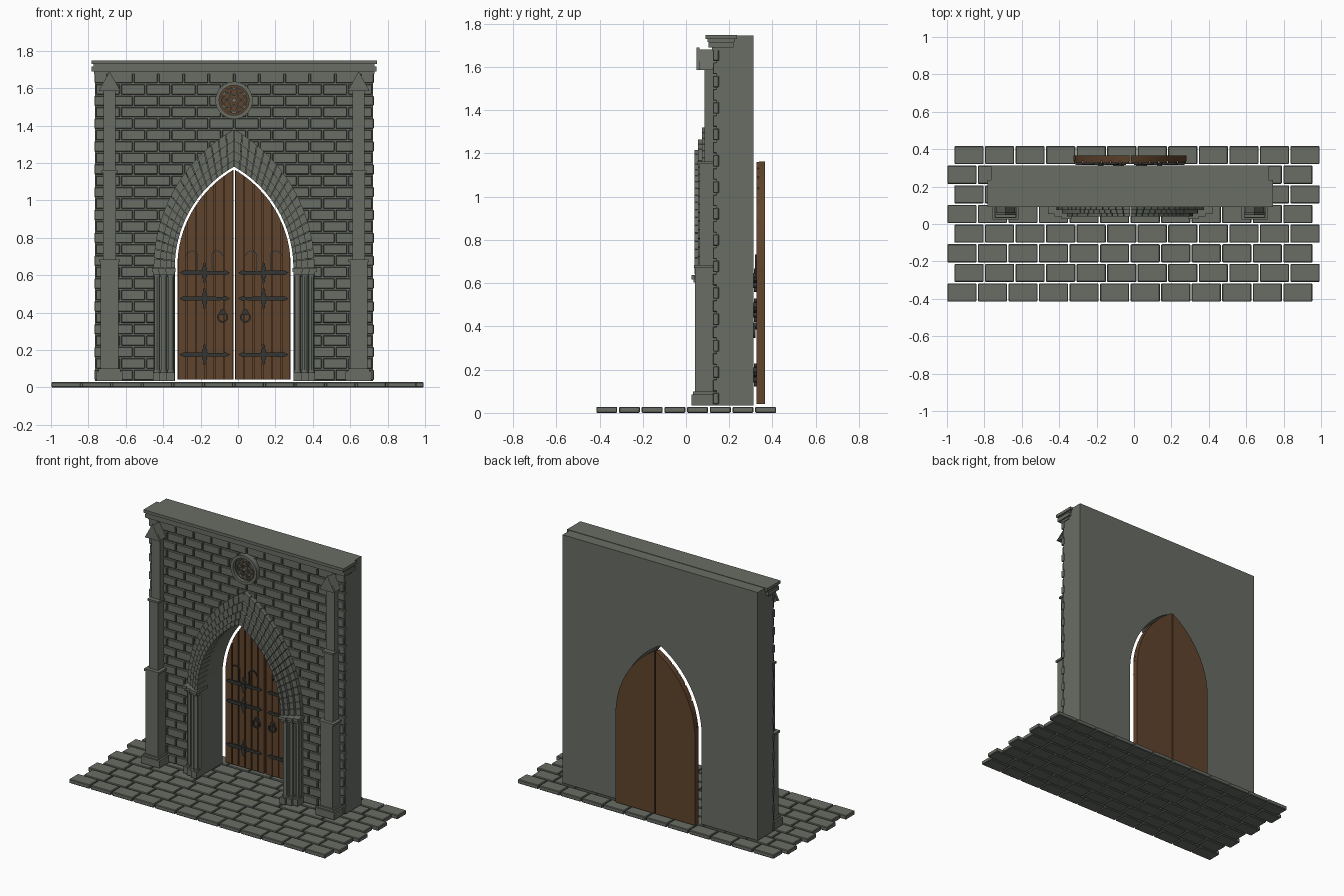
import bpy, bmesh, math
from mathutils import Matrix, Vector

if "Cube" in bpy.data.objects:
    bpy.data.objects.remove(bpy.data.objects["Cube"])

CX = -0.021          # symmetry axis of the gate
SPRING = 0.64        # height where the arch starts
WALL_HALF = 0.744


def material(name, rgb):
    m = bpy.data.materials.new(name)
    m.diffuse_color = (*rgb, 1)
    m.use_nodes = True
    m.node_tree.nodes["Principled BSDF"].inputs["Base Color"].default_value = m.diffuse_color
    return m


STONE = material("grey stone", (0.138, 0.153, 0.128))
WOOD = material("brown wood", (0.115, 0.056, 0.025))
IRON = material("dark iron", (0.032, 0.037, 0.033))


def finish(bm, name, mat, bevel=0, smooth=False):
    bmesh.ops.recalc_face_normals(bm, faces=bm.faces)
    me = bpy.data.meshes.new(name)
    bm.to_mesh(me)
    bm.free()
    me.materials.append(mat)
    ob = bpy.data.objects.new(name, me)
    bpy.context.collection.objects.link(ob)
    if bevel:
        mod = ob.modifiers.new("worn edges", 'BEVEL')
        mod.width, mod.segments = bevel, 1
    if smooth:
        bpy.ops.object.select_all(action='DESELECT')
        ob.select_set(True)
        bpy.context.view_layer.objects.active = ob
        bpy.ops.object.shade_smooth_by_angle()
    return ob


def prism(bm, pts, y0, y1):
    """Extrude an x-z outline along y."""
    a = [bm.verts.new((x, y0, z)) for x, z in pts]
    b = [bm.verts.new((x, y1, z)) for x, z in pts]
    bm.faces.new(a)
    bm.faces.new(b[::-1])
    n = len(pts)
    for i in range(n):
        bm.faces.new((a[i], b[i], b[(i + 1) % n], a[(i + 1) % n]))


def box(bm, x0, x1, y0, y1, z0, z1):
    x0, x1 = min(x0, x1), max(x0, x1)
    prism(bm, [(x0, z0), (x1, z0), (x1, z1), (x0, z1)], y0, y1)


def band(bm, cx, cz, r0, r1, y0, y1, a0=0, a1=2 * math.pi, n=24):
    """Flat ring or arc made of short blocks."""
    for i in range(n):
        a, b = (a0 + (a1 - a0) * k / n for k in (i, i + 1))
        prism(bm, [(cx + r * math.cos(t), cz + r * math.sin(t))
                   for r, t in ((r0, a), (r1, a), (r1, b), (r0, b))], y0, y1)


def cylinder(bm, x, y, z0, z1, r, n=12):
    bmesh.ops.create_cone(bm, cap_ends=True, segments=n, radius1=r, radius2=r, depth=z1 - z0,
                          matrix=Matrix.Translation((x, y, (z0 + z1) / 2)))


def disc(bm, x, z, r, y0, y1, n=12):
    prism(bm, [(x + r * math.cos(2 * math.pi * i / n), z + r * math.sin(2 * math.pi * i / n))
               for i in range(n)], y0, y1)


# Pointed arch: half width w, apex height
def arch_radius(w, apex):
    return (w * w + (apex - SPRING) ** 2) / (2 * w)


def arch_point(w, apex, f):
    r = arch_radius(w, apex)
    t = f * math.asin((apex - SPRING) / r)
    return w - r + r * math.cos(t), SPRING + r * math.sin(t)


def arch_half(w, apex, z):
    r = arch_radius(w, apex)
    if z <= SPRING:
        return w
    return 0 if z >= apex else w - r + math.sqrt(r * r - (z - SPRING) ** 2)


def arch_top(w, apex, x):
    r = arch_radius(w, apex)
    return SPRING + math.sqrt(max(0, r * r - (x + r - w) ** 2))


def order(t):
    return 0.317 + 0.113 * t, 1.18 + 0.2 * t


# Paving
bm = bmesh.new()
for row in range(8):
    y = -0.415 + row * 0.105
    for i in range(12):
        x = (-0.998 if row % 2 == 0 else -0.96) + i * 0.1633
        box(bm, x, x + 0.156, y, y + 0.097, 0, 0.028)
finish(bm, "paving_tiles", STONE, 0.004)

# Wall with pointed opening
bm = bmesh.new()
w, apex = order(0)
right = [arch_point(w, apex, i / 20) for i in range(21)]
opening = [(w, 0.035)] + right + [(-x, z) for x, z in right[-2::-1]] + [(-w, 0.035)]
outline = [(-WALL_HALF, 0.035), (-WALL_HALF, 1.745), (WALL_HALF, 1.745), (WALL_HALF, 0.035)] + opening
prism(bm, [(CX + x, z) for x, z in outline], 0.14, 0.312)
finish(bm, "wall", STONE)

# Facing bricks, clipped behind the arch
bm = bmesh.new()
pitch, rows = 0.135, 27
rise = (1.685 - 0.036) / rows
for row in range(rows):
    z = 0.036 + row * rise
    lim = arch_half(*order(0.6), z + rise / 2)
    for i in range(-7, 7):
        x0 = (i + 0.5 * (row % 2)) * pitch
        lo, hi = max(x0 + 0.004, -WALL_HALF - 0.003), min(x0 + pitch - 0.004, WALL_HALF + 0.003)
        spans = [(lo, min(hi, -lim)), (max(lo, lim), hi)] if lim > 0 else [(lo, hi)]
        for a, b in spans:
            if b - a > 0.012:
                box(bm, CX + a, CX + b, 0.124, 0.152, z + 0.004, z + rise - 0.004)
finish(bm, "facing_bricks", STONE, 0.003)

# Cornice
bm = bmesh.new()
for half, y0, y1, z0, z1 in ((0.763, 0.09, 0.235, 1.728, 1.748), (0.752, 0.1, 0.225, 1.715, 1.728),
                             (0.761, 0.103, 0.22, 1.69, 1.715), (0.75, 0.12, 0.2, 1.675, 1.69)):
    box(bm, CX - half, CX + half, y0, y1, z0, z1)
finish(bm, "cornice", STONE)

# Stepped arch of wedge stones
edges, fronts = (1, 0.7, 0.42, 0.18, 0), (0.095, 0.075, 0.055, 0.04)
bm = bmesh.new()
for k, front in enumerate(fronts):
    outer, inner = order(edges[k]), order(edges[k + 1])
    n = 18
    for side in (-1, 1):
        for i in range(n):
            f0, f1 = (i + 0.04) / n, (i + 0.96) / n
            pts = [arch_point(*outer, f0), arch_point(*outer, f1),
                   arch_point(*inner, f1), arch_point(*inner, f0)]
            prism(bm, [(CX + side * x, z) for x, z in pts], front, 0.15)
finish(bm, "arch_stones", STONE)

# Door jambs with clustered shafts
jamb, shafts = bmesh.new(), bmesh.new()
for s in (-1, 1):
    box(jamb, CX + s * 0.318, CX + s * 0.43, 0.105, 0.15, 0.035, SPRING)
    box(jamb, CX + s * 0.318, CX + s * 0.375, 0.08, 0.15, 0.035, SPRING)
    for a, y in ((0.339, 0.062), (0.377, 0.075), (0.413, 0.09)):
        x = CX + s * a
        cylinder(shafts, x, y, 0.08, 0.61, 0.015)
        cylinder(shafts, x, y, 0.08, 0.092, 0.02)
        cylinder(shafts, x, y, 0.592, 0.602, 0.02)
        box(jamb, x - 0.021, x + 0.021, y - 0.032, 0.15, 0.035, 0.08)
        box(jamb, x - 0.021, x + 0.021, y - 0.028, 0.15, 0.602, 0.618)
        box(jamb, x - 0.027, x + 0.027, y - 0.036, 0.15, 0.618, 0.637)
finish(jamb, "door_jambs", STONE)
finish(shafts, "jamb_shafts", STONE, smooth=True)

# Corner buttresses with gabled tops
bm = bmesh.new()
for s in (-1, 1):
    x = CX + s * 0.666
    for half, front, z0, z1 in ((0.07, 0.025, 0.035, 0.085), (0.058, 0.033, 0.085, 0.1),
                                (0.047, 0.042, 0.1, 0.67), (0.056, 0.036, 0.67, 0.685),
                                (0.034, 0.062, 0.685, 1.15), (0.042, 0.054, 1.15, 1.163),
                                (0.032, 0.085, 1.163, 1.6)):
        box(bm, x - half, x + half, front, 0.15, z0, z1)
    prism(bm, [(x - 0.058, 1.585), (x + 0.058, 1.585), (x, 1.69)], 0.048, 0.062)
    prism(bm, [(x - 0.05, 1.585), (x + 0.05, 1.585), (x, 1.68)], 0.062, 0.15)
finish(bm, "buttresses", STONE)

# Rosette
bm = bmesh.new()
RZ = 1.535
band(bm, CX, RZ, 0.08, 0.1, 0.09, 0.145, n=32)
band(bm, CX, RZ, 0.064, 0.071, 0.1, 0.125)
disc(bm, CX, RZ, 0.013, 0.098, 0.125)
for i in range(6):
    a = math.pi * (i / 3 + 1 / 6)
    band(bm, CX + 0.043 * math.cos(a), RZ + 0.043 * math.sin(a), 0.014, 0.021, 0.102, 0.125, n=12)
finish(bm, "rosette", STONE)
bm = bmesh.new()
disc(bm, CX, RZ, 0.081, 0.116, 0.13, 32)
finish(bm, "rosette_back", WOOD)

# Door leaves: backing board plus planks
DW, DA = 0.304, 1.165
for s, name in ((-1, "left_door"), (1, "right_door")):
    bm = bmesh.new()

    def board(x0, x1, y0, y1, n):
        xs = [x1 + (x0 - x1) * i / n for i in range(n + 1)]
        pts = [(x0, 0.042), (x1, 0.042)] + [(x, arch_top(DW, DA, x)) for x in xs]
        prism(bm, [(CX + s * x, z) for x, z in pts], y0, y1)

    board(0.004, DW - 0.001, 0.338, 0.366, 24)
    step = (DW - 0.005) / 6
    for i in range(6):
        board(0.004 + i * step + 0.003, 0.004 + (i + 1) * step - 0.003, 0.325, 0.34, 6)
    finish(bm, name, WOOD)

# Iron straps, scrolls and ring handles
bm = bmesh.new()
for s in (-1, 1):
    X = CX + s * 0.157
    for z in (0.175, 0.475, 0.613):
        pts = [(0.022, 0), (0.045, 0.013), (0.06, 0.009), (0.27, 0.012), (0.292, 0)]
        pts += [(x, -h) for x, h in pts[-2:0:-1]]
        prism(bm, [(CX + s * x, z + h) for x, h in pts], 0.315, 0.327)
        for d in (-1, 1):
            disc(bm, X, z + d * 0.021, 0.014, 0.312, 0.327)
            disc(bm, X, z + d * 0.044, 0.01, 0.315, 0.327)
        disc(bm, X, z, 0.014, 0.308, 0.327)
    for d in (-1, 1):
        band(bm, X + d * 0.065, 0.7, 0.027, 0.033, 0.318, 0.327, 0, math.pi, 10)
        box(bm, X + d * 0.038 - 0.003, X + d * 0.038 + 0.003, 0.318, 0.327, 0.62, 0.7)
    hx = CX + s * 0.061
    disc(bm, hx, 0.402, 0.016, 0.312, 0.327)
    band(bm, hx, 0.375, 0.02, 0.029, 0.31, 0.322, n=20)
finish(bm, "door_ironwork", IRON)
